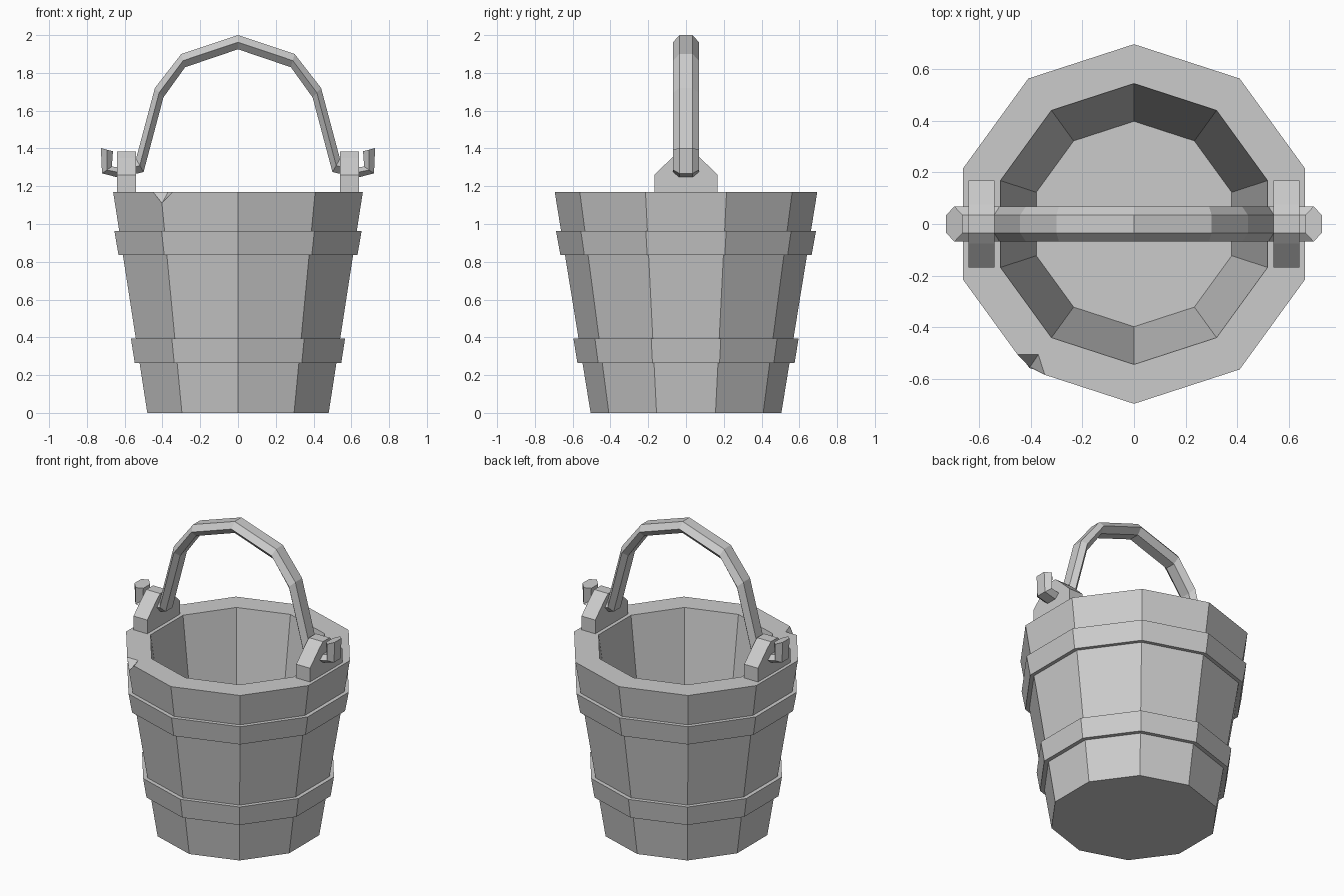
import bpy, bmesh, math
from mathutils import Vector

if "Cube" in bpy.data.objects:
    bpy.data.objects.remove(bpy.data.objects["Cube"])

SIDES = 10


def make_object(name, bm):
    bmesh.ops.recalc_face_normals(bm, faces=bm.faces)
    mesh = bpy.data.meshes.new(name)
    bm.to_mesh(mesh)
    bm.free()
    ob = bpy.data.objects.new(name, mesh)
    bpy.context.collection.objects.link(ob)
    return ob


def loft(name, rings, closed=False):
    """Skin a list of point rings; cap the ends or join last to first."""
    bm = bmesh.new()
    loops = [[bm.verts.new(p) for p in ring] for ring in rings]
    n = len(loops[0])
    pairs = list(zip(loops, loops[1:]))
    if closed:
        pairs.append((loops[-1], loops[0]))
    else:
        bm.faces.new(loops[0])
        bm.faces.new(loops[-1])
    for a, b in pairs:
        for i in range(n):
            j = (i + 1) % n
            bm.faces.new((a[i], a[j], b[j], b[i]))
    return make_object(name, bm)


def ring(r, z):
    """Ten-sided ring with corners on the y axis."""
    angles = [math.pi / 2 + math.tau * i / SIDES for i in range(SIDES)]
    return [(r * math.cos(a), r * math.sin(a), z) for a in angles]


# Tapered bucket body with a hollow inside
body = loft("bucket_body", [ring(0.505, 0), ring(0.695, 1.17),
                            ring(0.543, 1.17), ring(0.397, 0.12)])

# Chip in the rim at the front left corner
apex = Vector((-0.402, -0.553, 1.11))
rim_points = [(-0.45, -0.505, 1.17), (-0.37, -0.505, 1.17), (-0.345, -0.582, 1.17)]
bm = bmesh.new()
bm.verts.new(apex)
for p in rim_points:
    bm.verts.new(apex + 1.6 * (Vector(p) - apex))
bm.verts.new(apex + Vector((-0.09, -0.12, 0.06)))
bmesh.ops.convex_hull(bm, input=bm.verts)
cutter = make_object("rim_chip_cutter", bm)
cutter.hide_render = True
cutter.hide_set(True)
cut = body.modifiers.new("rim_chip", 'BOOLEAN')
cut.operation = 'DIFFERENCE'
cut.solver = 'EXACT'
cut.object = cutter

# Two hoops around the staves
for name, z0, r0, z1, r1 in (("lower_hoop", 0.265, 0.575, 0.393, 0.596),
                             ("upper_hoop", 0.835, 0.665, 0.962, 0.688)):
    loft(name, [ring(r0, z0), ring(r1, z1),
                ring(r1 - 0.05, z1), ring(r0 - 0.05, z0)], closed=True)

# Lugs standing on the rim
half = [(0.168, 1.165), (0.168, 1.26), (0.075, 1.35), (0.035, 1.383)]
profile = half + [(-y, z) for y, z in reversed(half)]
for name, s in (("left_lug", -1), ("right_lug", 1)):
    loft(name, [[(s * x, y, z) for y, z in profile] for x in (0.54, 0.64)])

# Six-sided handle: (upper x, upper z, lower x, lower z) from crown to hooked tip
path = [(0, 2.0, 0, 1.925), (0.30, 1.90, 0.28, 1.83), (0.44, 1.72, 0.395, 1.67),
        (0.54, 1.345, 0.50, 1.275), (0.63, 1.30, 0.63, 1.245),
        (0.668, 1.304, 0.72, 1.268), (0.662, 1.385, 0.726, 1.402)]


def section(s, ux, uz, lx, lz):
    mx, mz = (ux + lx) / 2, (uz + lz) / 2
    return [(s * ux, -0.035, uz), (s * ux, 0.035, uz), (s * mx, 0.068, mz),
            (s * lx, 0.035, lz), (s * lx, -0.035, lz), (s * mx, -0.068, mz)]


loft("handle", [section(-1, *p) for p in reversed(path[1:])]
     + [section(1, *p) for p in path])
